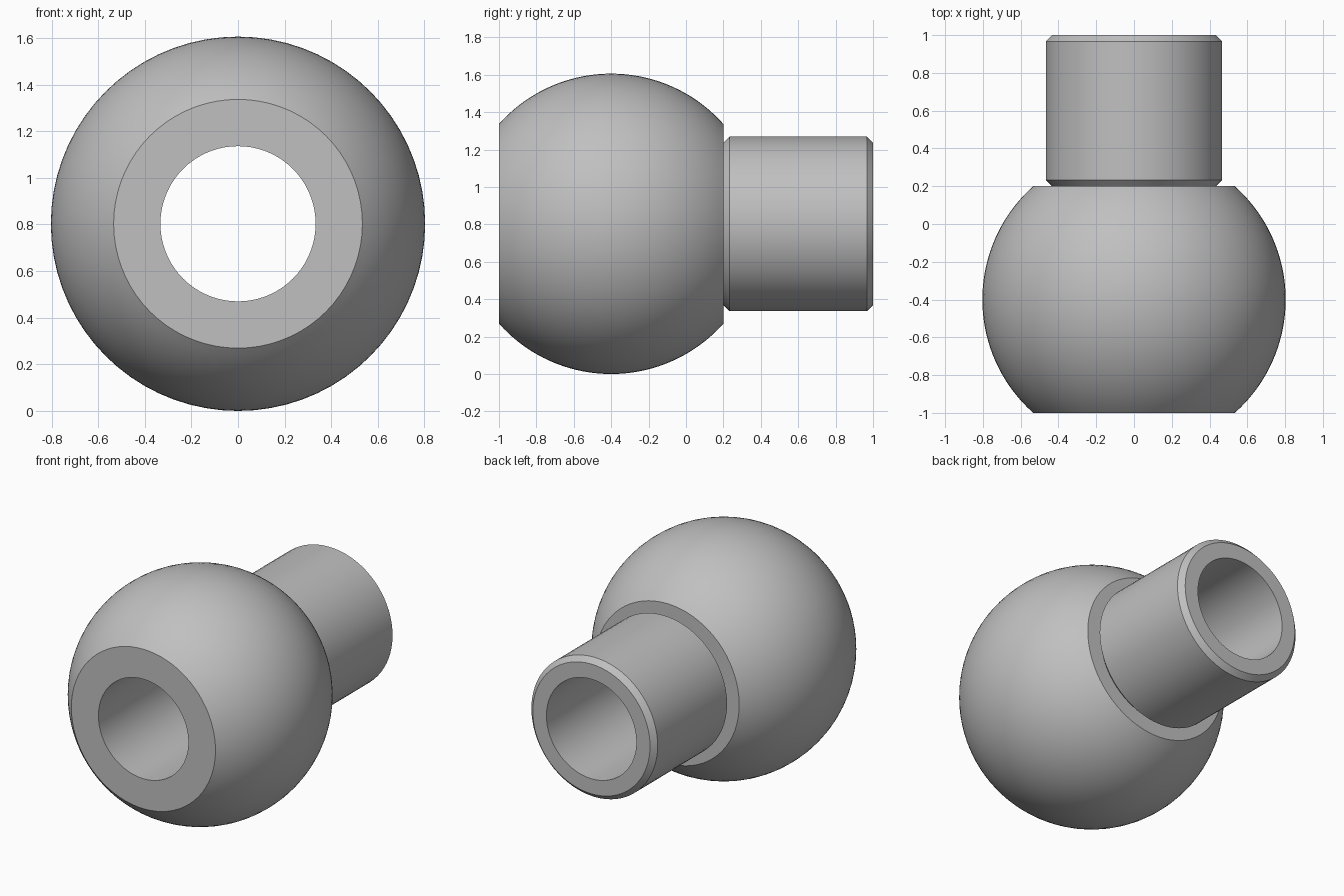
import bpy
import bmesh
import math
from mathutils import Vector

cube = bpy.data.objects.get("Cube")
if cube:
    bpy.data.objects.remove(cube, do_unlink=True)

SEGMENTS = 72
BALL_R = 0.803
BALL_Y = -0.4
HALF_WIDTH = 0.6
BORE_R = 0.333
STEM_R = 0.467
CHAMFER = 0.033
FRONT, SHOULDER, BACK = -1.0, 0.2, 1.0

# Single grey metal
steel = bpy.data.materials.new("steel_grey")
steel.use_nodes = True
colour = (0.527, 0.527, 0.527, 1)
steel.diffuse_color = colour
steel.node_tree.nodes["Principled BSDF"].inputs["Base Color"].default_value = colour

# Closed half-section as (radius, y): bore, truncated ball, chamfered stem
cut = math.asin(HALF_WIDTH / BALL_R)
steps = 36
profile = [(BORE_R, FRONT)]
for i in range(steps + 1):
    a = -cut + 2 * cut * i / steps
    profile.append((BALL_R * math.cos(a), BALL_Y + BALL_R * math.sin(a)))
profile += [
    (STEM_R - CHAMFER, SHOULDER),
    (STEM_R, SHOULDER + CHAMFER),
    (STEM_R, BACK - CHAMFER),
    (STEM_R - CHAMFER, BACK),
    (BORE_R, BACK),
]

# Revolve the section around the horizontal axis
bm = bmesh.new()
verts = [bm.verts.new((r, y, BALL_R)) for r, y in profile]
edges = [bm.edges.new((v, verts[(i + 1) % len(verts)])) for i, v in enumerate(verts)]
bmesh.ops.spin(bm, geom=verts + edges, cent=Vector((0, 0, BALL_R)), axis=(0, 1, 0),
               angle=math.tau, steps=SEGMENTS, use_merge=True)
bmesh.ops.remove_doubles(bm, verts=bm.verts, dist=0.0001)
bmesh.ops.recalc_face_normals(bm, faces=bm.faces)

mesh = bpy.data.meshes.new("ball_and_stem")
bm.to_mesh(mesh)
bm.free()
mesh.materials.append(steel)
ball = bpy.data.objects.new("ball_and_stem", mesh)
bpy.context.collection.objects.link(ball)

# Smooth curves, crisp rims and chamfers
bpy.ops.object.select_all(action="DESELECT")
ball.select_set(True)
bpy.context.view_layer.objects.active = ball
bpy.ops.object.shade_smooth_by_angle(angle=math.radians(30))
